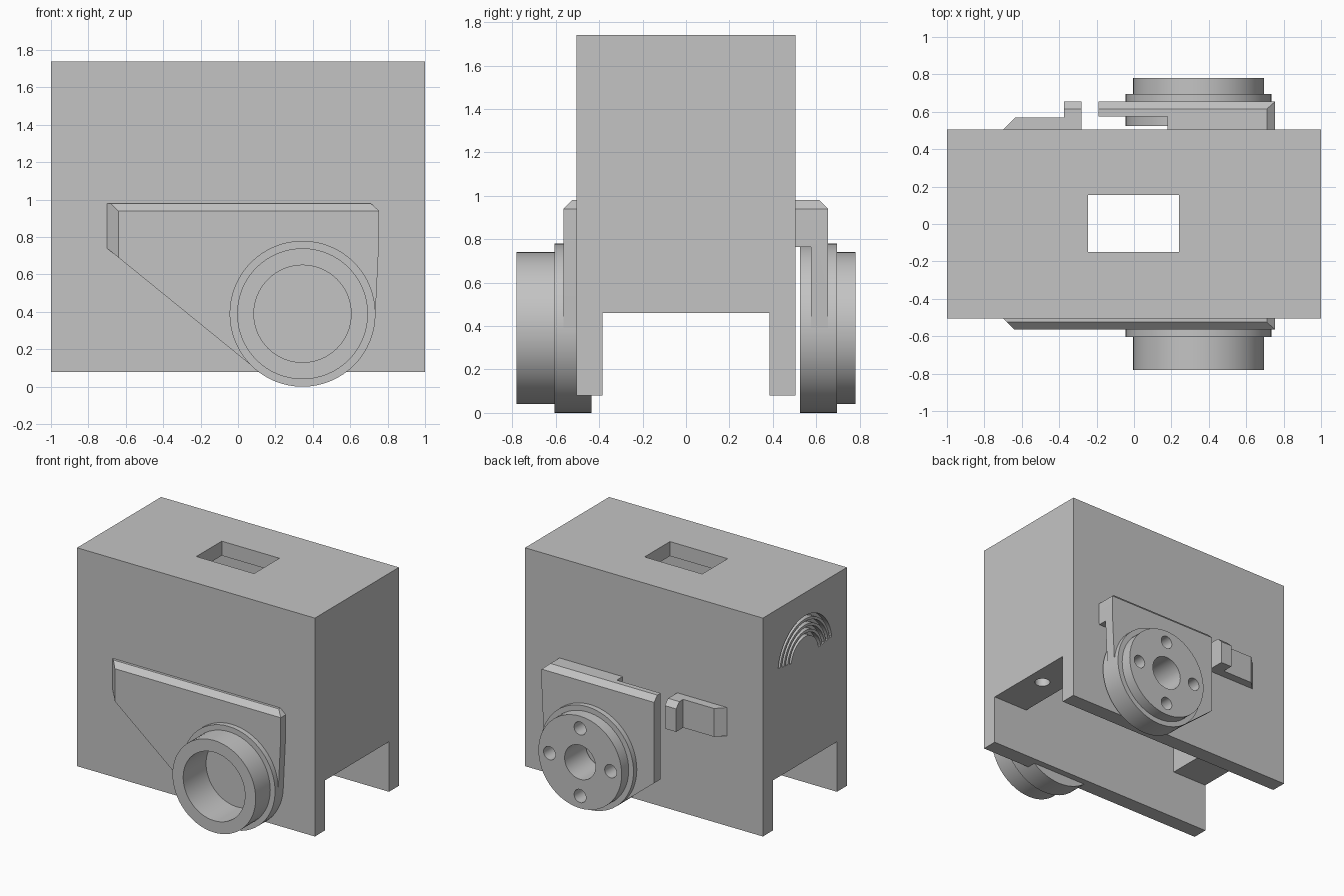
import bpy, bmesh
from math import sin, cos, pi, radians
from mathutils import Vector

if "Cube" in bpy.data.objects:
    bpy.data.objects.remove(bpy.data.objects["Cube"], do_unlink=True)

gray = bpy.data.materials.new("plain gray")
gray.use_nodes = True
gray.diffuse_color = (0.55, 0.55, 0.55, 1)
gray.node_tree.nodes["Principled BSDF"].inputs["Base Color"].default_value = gray.diffuse_color


def prism(name, pts, lo, hi, axis="Y", planes=()):
    """Extrude a profile (x,z along Y; y,z along X; x,y along Z), then trim by planes."""
    place = {"X": lambda a, b, c: (c, a, b),
             "Y": lambda a, b, c: (a, c, b),
             "Z": lambda a, b, c: (a, b, c)}[axis]
    bm = bmesh.new()
    face = bm.faces.new([bm.verts.new(place(a, b, lo)) for a, b in pts])
    moved = bmesh.ops.extrude_face_region(bm, geom=[face])["geom"]
    shift = Vector(place(0, 0, hi - lo))
    bmesh.ops.translate(bm, vec=shift, verts=[g for g in moved if isinstance(g, bmesh.types.BMVert)])
    for co, no in planes:
        bmesh.ops.bisect_plane(bm, geom=bm.verts[:] + bm.edges[:] + bm.faces[:],
                               plane_co=co, plane_no=no, clear_outer=True)
        bmesh.ops.holes_fill(bm, edges=[e for e in bm.edges if e.is_boundary])
    bmesh.ops.recalc_face_normals(bm, faces=bm.faces[:])
    mesh = bpy.data.meshes.new(name)
    bm.to_mesh(mesh)
    bm.free()
    mesh.materials.append(gray)
    ob = bpy.data.objects.new(name, mesh)
    bpy.context.collection.objects.link(ob)
    return ob


def box(name, x, y, z):
    return prism(name, [(x[0], z[0]), (x[1], z[0]), (x[1], z[1]), (x[0], z[1])], *y)


def arc(cx, cy, r, start=0.0, end=2 * pi, n=64):
    return [(cx + r * cos(start + (end - start) * i / n),
             cy + r * sin(start + (end - start) * i / n)) for i in range(n + 1)]


def disc(name, cx, cz, r, lo, hi, axis="Y", n=64):
    return prism(name, arc(cx, cz, r, n=n)[:-1], lo, hi, axis)


def combine(ob, others, operation="DIFFERENCE"):
    bpy.ops.object.select_all(action="DESELECT")
    bpy.context.view_layer.objects.active = ob
    ob.select_set(True)
    for other in others:
        mod = ob.modifiers.new("combine", "BOOLEAN")
        mod.operation, mod.solver, mod.object = operation, "EXACT", other
        bpy.ops.object.modifier_apply(modifier=mod.name)
        bpy.data.objects.remove(other, do_unlink=True)


CX, CZ = 0.345, 0.39      # wheel centre
SIDE = 0.505              # half depth of the body

# Body: open channel below, tall cavity above it, window in the roof
body = box("body", (-1, 1), (-SIDE, SIDE), (0.08, 1.74))
cuts = [box("channel", (-1.1, 1.1), (-0.385, 0.385), (0, 0.46)),
        box("cavity", (-0.7, 0.7), (-0.385, 0.385), (0.3, 1.63)),
        box("window", (-0.245, 0.24), (-0.15, 0.155), (1.5, 1.8))]
# Screw holes in the end blocks
cuts += [disc("screw_hole", x, 0, 0.055, 0.4, 0.7, "Z", 24) for x in (-0.87, 0.87)]
# Arched grooves on the end face
for r in (0.19, 0.235, 0.28, 0.325):
    a, b = radians(8), radians(172)
    pts = arc(0, 1.24, r, a, b, 24) + arc(0, 1.24, r - 0.025, b, a, 24)
    cuts.append(prism("groove", pts, -1.1, -0.96, "X"))
combine(body, cuts)

# Bracket outline shared by both sides
OUTLINE = [(-0.7, 0.98), (0.71, 0.98), (0.755, 0.94), (0.755, 0.8), (0.735, 0.39),
           (CX, 0.1), (0.1, 0.09), (-0.7, 0.74)]


def bracket(name, side, face):
    planes = [((0, side * face, 0.94), (0, side, 1)),
              ((-0.7, side * SIDE, 0), (-1, side, 0))]
    return prism(name, OUTLINE, *sorted((side * SIDE, side * face)), planes=planes)


# Front bracket and hollow collar
front_bracket = bracket("front_bracket", -1, 0.565)
combine(front_bracket, [disc("bore", CX, CZ, 0.26, -0.9, -0.45)])
front_collar = disc("front_collar", CX, CZ, 0.39, -0.605, -0.435)
combine(front_collar, [disc("rim", CX, CZ, 0.35, -0.78, -0.5)], "UNION")
combine(front_collar, [disc("bore", CX, CZ, 0.26, -0.9, -SIDE)])

# Back bracket, split into a plate and a small clip
back_bracket = bracket("back_bracket", 1, 0.655)
combine(back_bracket, [
    box("split", (-0.28, -0.19), (0.4, 0.8), (0, 1.1)),
    box("clip_underside", (-0.9, -0.25), (0.4, 0.8), (0, 0.765)),
    box("clip_step", (-0.9, -0.375), (0.57, 0.8), (0.5, 1.1)),
    box("plate_gap", (-0.25, 0.18), (0.4, 0.575), (0, 1.1)),
    box("plate_undercut", (-0.25, 0.9), (0.4, 0.575), (0, 0.765))])

# Back hub with centre bore and four bolt holes
back_hub = disc("back_hub", CX, CZ, 0.39, 0.525, 0.695)
combine(back_hub, [disc("rim", CX, CZ, 0.35, 0.6, 0.78)], "UNION")


def hub_holes():
    holes = [disc("hole", CX, CZ, 0.13, 0.5, 0.9, n=40)]
    for x, z in arc(CX, CZ, 0.257, n=4)[:-1]:
        holes.append(disc("hole", x, z, 0.05, 0.5, 0.9, n=24))
    return holes


combine(back_hub, hub_holes())
combine(back_bracket, hub_holes())

# Smooth the round walls, keep the edges sharp
bpy.ops.object.select_all(action="DESELECT")
for ob in (body, front_bracket, front_collar, back_bracket, back_hub):
    ob.select_set(True)
bpy.context.view_layer.objects.active = body
bpy.ops.object.shade_smooth_by_angle(angle=radians(30))
